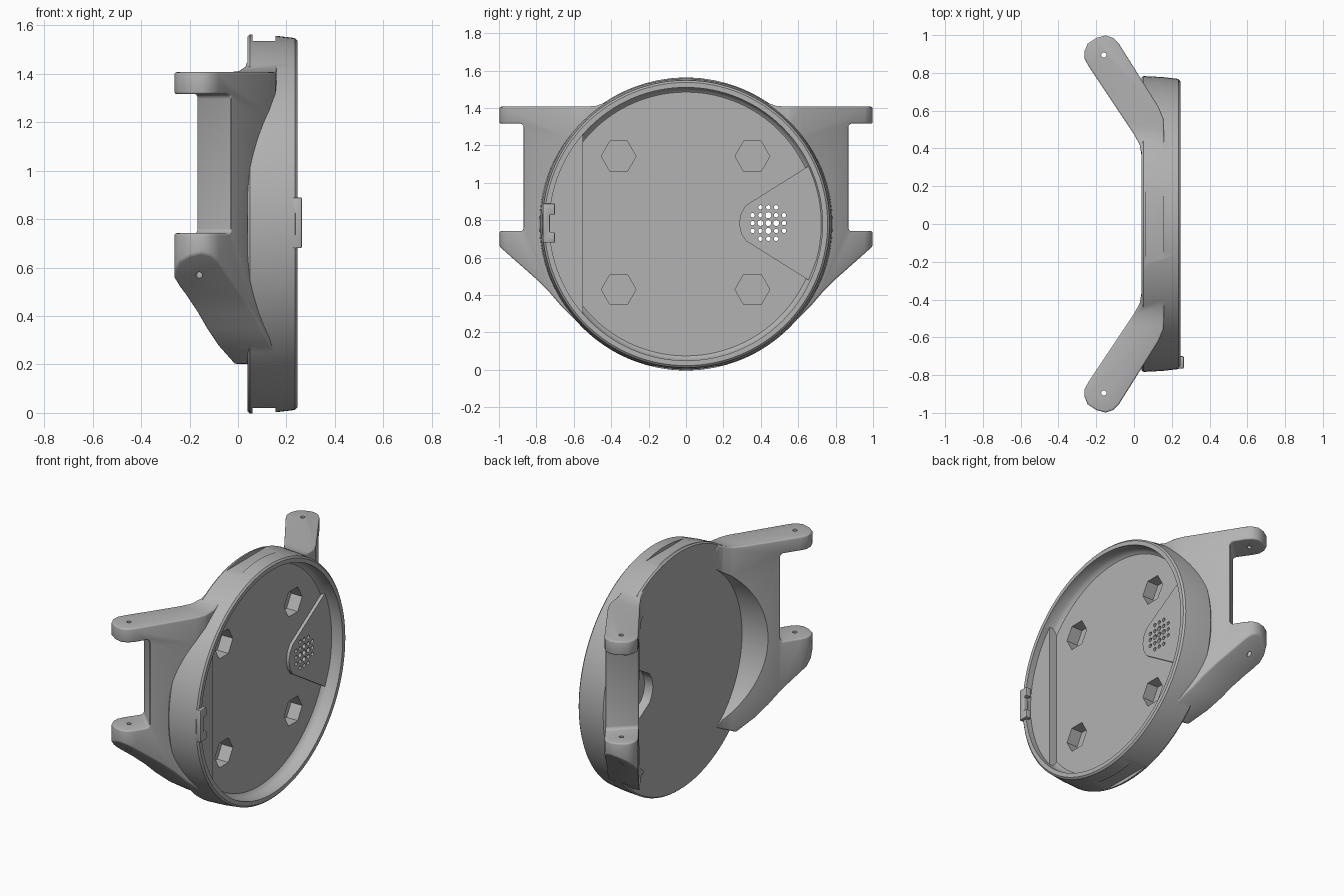
import bpy, bmesh, math
from mathutils import Vector

cube = bpy.data.objects.get("Cube")
if cube:
    bpy.data.objects.remove(cube)

grey = bpy.data.materials.new("light_grey")
grey.use_nodes = True
colour = (0.45, 0.45, 0.45, 1)
grey.diffuse_color = colour
grey.node_tree.nodes["Principled BSDF"].inputs["Base Color"].default_value = colour

CZ = 0.78  # height of the case axis


def make(name, bm):
    bmesh.ops.recalc_face_normals(bm, faces=bm.faces)
    mesh = bpy.data.meshes.new(name)
    bm.to_mesh(mesh)
    bm.free()
    mesh.materials.append(grey)
    ob = bpy.data.objects.new(name, mesh)
    bpy.context.collection.objects.link(ob)
    return ob


def prism(name, pts, axis, a, b):
    """Extrude an outline along x (points are y, z) or z (points are x, y)."""
    bm = bmesh.new()
    place = (lambda p: (a, *p)) if axis == "x" else (lambda p: (*p, a))
    face = bm.faces.new([bm.verts.new(place(p)) for p in pts])
    out = bmesh.ops.extrude_face_region(bm, geom=[face])["geom"]
    move = Vector((b - a, 0, 0)) if axis == "x" else Vector((0, 0, b - a))
    bmesh.ops.translate(bm, vec=move, verts=[g for g in out if isinstance(g, bmesh.types.BMVert)])
    return make(name, bm)


def lathe(name, profile, y=0, z=CZ, n=128, turn=0):
    """Solid of revolution around an x axis; profile is (x, radius)."""
    bm = bmesh.new()
    rings = []
    for x, r in profile:
        angles = [turn + math.tau * i / n for i in range(n)]
        rings.append([bm.verts.new((x, y + r * math.cos(t), z + r * math.sin(t))) for t in angles])
    for p, q in zip(rings, rings[1:]):
        for i in range(n):
            j = (i + 1) % n
            bm.faces.new((p[i], p[j], q[j], q[i]))
    bm.faces.new(rings[0])
    bm.faces.new(rings[-1])
    return make(name, bm)


def apply_mod(ob, mod):
    bpy.context.view_layer.objects.active = ob
    bpy.ops.object.modifier_apply(modifier=mod.name)


def combine(ob, other, op):
    mod = ob.modifiers.new("cut", "BOOLEAN")
    mod.operation, mod.object, mod.solver = op, other, "EXACT"
    apply_mod(ob, mod)
    bpy.data.objects.remove(other)


def soften(ob, width, segments=3):
    mod = ob.modifiers.new("round", "BEVEL")
    mod.width, mod.segments = width, segments
    mod.limit_method, mod.angle_limit = "ANGLE", math.radians(40)
    apply_mod(ob, mod)


# Round case
case = lathe("case", [(0.04, 0.775), (0.05, 0.783), (0.15, 0.778), (0.235, 0.768), (0.245, 0.757)])

# Strap arms: bent plan, trimmed by the side outline, notched between the ears
plan = [(0.04, 0.3), (0.04, 0.36), (0.03, 0.42), (0.0, 0.475), (-0.24, 0.835),
        (-0.262, 0.875), (-0.262, 0.915), (-0.245, 0.955), (-0.2, 0.985), (-0.15, 0.998),
        (-0.11, 0.985), (-0.08, 0.955), (0.13, 0.62), (0.155, 0.56), (0.16, 0.5), (0.16, 0.3)]
side = [(0.3, 1.3), (0.38, 1.455), (0.43, 1.43), (0.48, 1.412), (0.54, 1.407), (1.1, 1.407),
        (1.1, 0.745), (1.0, 0.662), (0.8, 0.485), (0.73, 0.415), (0.67, 0.345), (0.6, 0.275),
        (0.5, 0.2), (0.3, 0.3)]
notch = [(0.1, 1.0), (-0.3, 0.6), (-0.6, 0.6), (-0.6, 1.2), (0.1, 1.2)]
for s in (1, -1):
    flip = lambda pts: [(x, s * y) for x, y in pts]
    arm = prism("arm", flip(plan), "z", 0, 1.56)
    combine(arm, prism("trim", [(s * y, z) for y, z in side], "x", -0.5, 0.4), "INTERSECT")
    gap = prism("gap", flip(notch), "z", 0.742, 1.316)
    soften(gap, 0.02)
    combine(arm, gap, "DIFFERENCE")
    soften(arm, 0.018)
    combine(case, arm, "UNION")

# Dished front and round pocket behind
combine(case, lathe("dish", [(0.15, 0.705), (0.158, 0.715), (0.18, 0.73), (0.4, 0.73)]), "DIFFERENCE")
combine(case, lathe("pocket", [(-0.6, 0.68), (-0.12, 0.665), (0.0, 0.65), (0.04, 0.635)]), "DIFFERENCE")

# Flat pads on the top and bottom of the case
for z0, z1 in ((1.535, 1.7), (-0.2, 0.02)):
    combine(case, prism("pad", [(-0.25, z0), (0.25, z0), (0.25, z1), (-0.25, z1)], "x", 0.06, 0.155),
            "DIFFERENCE")

# Raised ledge along one side of the dish
arc = [math.radians(a) for a in range(139, 222, 6)]
ledge_pts = [(-0.55, 1.27), *[(0.74 * math.cos(a), CZ + 0.74 * math.sin(a)) for a in arc], (-0.55, 0.29)]
combine(case, prism("ledge", ledge_pts, "x", 0.13, 0.205), "UNION")

# Speaker wedge with a matching recess behind
tip = [(0.32, 0.88), (0.295, 0.84), (0.283, 0.785), (0.295, 0.73), (0.32, 0.69)]
wedge = [*tip, (0.655, 0.48), (0.71, 0.62), (0.74, 0.785), (0.71, 0.95), (0.655, 1.09)]
combine(case, prism("wedge", wedge, "x", 0.13, 0.17), "UNION")
recess = [*tip, (0.52, 0.57), (0.6, 0.68), (0.61, 0.785), (0.6, 0.89), (0.52, 1.0)]
combine(case, prism("recess", recess, "x", 0.0, 0.1), "DIFFERENCE")

# Speaker holes
for i in range(-2, 3):
    for j in range(-2, 3):
        if abs(i) + abs(j) < 4:
            r = 0.016 if i * j == 0 and abs(i + j) < 2 else 0.012
            hole = lathe("hole", [(0.02, r), (0.3, r)], 0.44 + i * 0.042, 0.785 + j * 0.042, 12)
            combine(case, hole, "DIFFERENCE")

# Hexagonal sockets in the dish floor
for y in (-0.36, 0.355):
    for z in (0.43, 1.142):
        combine(case, lathe("socket", [(0.07, 0.093), (0.2, 0.093)], y, z, 6), "DIFFERENCE")

# Pin holes through the ears
for y in (-0.895, 0.895):
    ring = [(-0.16 + 0.014 * math.cos(math.tau * k / 16), y + 0.014 * math.sin(math.tau * k / 16))
            for k in range(16)]
    combine(case, prism("pin", ring, "z", 0.3, 1.6), "DIFFERENCE")

# Catch on the rim
catch = [(-0.765, 0.68), (-0.7, 0.68), (-0.7, 0.735), (-0.728, 0.735), (-0.728, 0.83),
         (-0.7, 0.83), (-0.7, 0.89), (-0.765, 0.89)]
clip = prism("rim_catch", catch, "x", 0.225, 0.264)
soften(clip, 0.006, 2)

for ob in (case, clip):
    bpy.ops.object.select_all(action="DESELECT")
    ob.select_set(True)
    bpy.context.view_layer.objects.active = ob
    bpy.ops.object.shade_smooth_by_angle(angle=math.radians(35))
